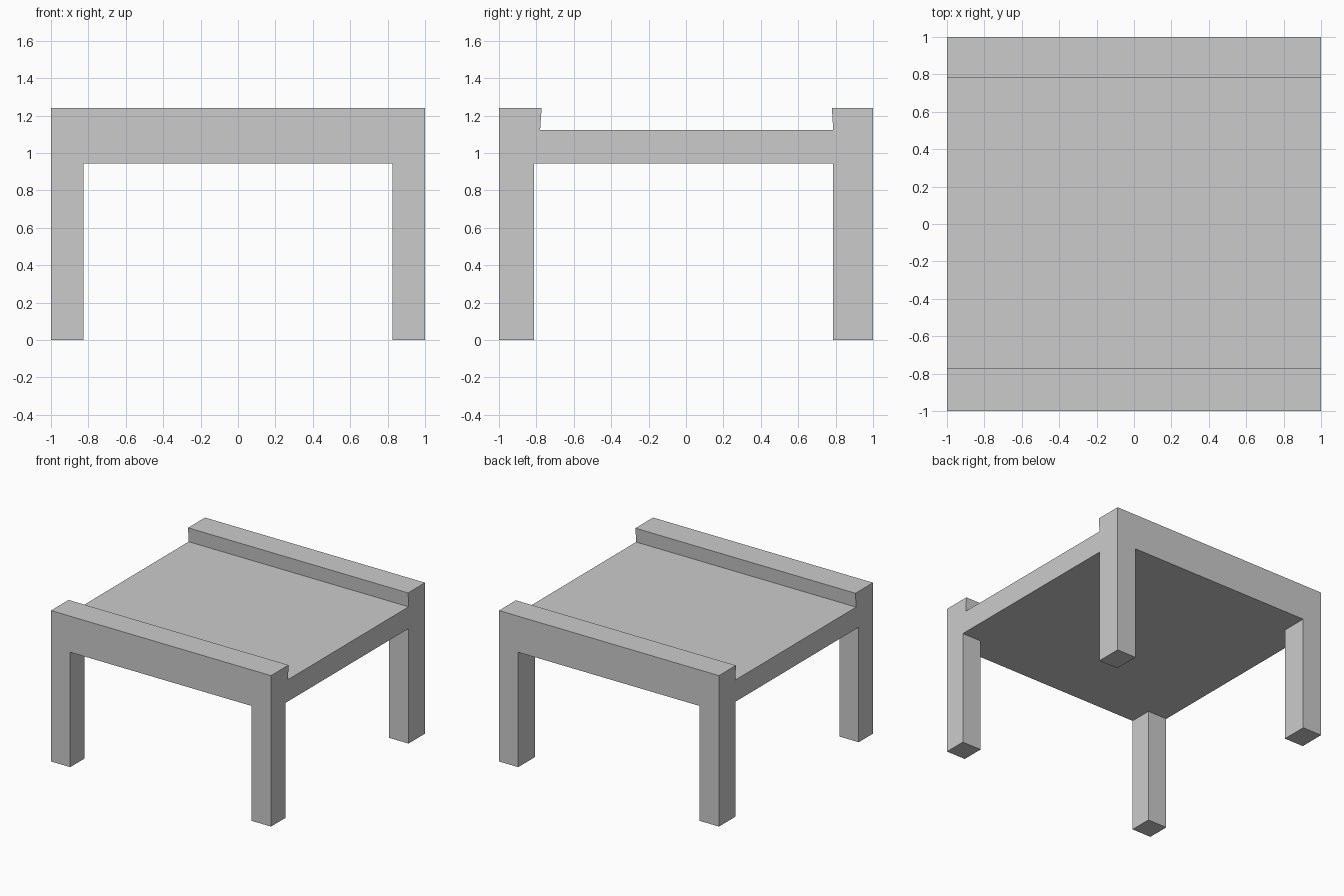
import bpy, bmesh
from mathutils import Vector

if "Cube" in bpy.data.objects:
    bpy.data.objects.remove(bpy.data.objects["Cube"])

LEG_X = 0.825                  # inner side of the legs
LEG_FRONT, LEG_BACK = -0.814, 0.785
UNDER, SEAT, TOP = 0.944, 1.123, 1.24

bm = bmesh.new()

# Seat slab with raised front and back rails: side profile swept along x
profile = [(-1, UNDER), (1, UNDER), (1, TOP), (0.78, TOP), (0.787, SEAT),
           (-0.78, SEAT), (-0.772, TOP), (-1, TOP)]
side = bm.faces.new([bm.verts.new((-1, y, z)) for y, z in profile])
swept = bmesh.ops.extrude_face_region(bm, geom=[side], use_keep_orig=True)["geom"]
bmesh.ops.translate(bm, vec=(2, 0, 0),
                    verts=[g for g in swept if isinstance(g, bmesh.types.BMVert)])

# Cut lines where the legs meet the slab
for co, no in (((-LEG_X, 0, 0), (1, 0, 0)), ((LEG_X, 0, 0), (1, 0, 0)),
               ((0, LEG_FRONT, 0), (0, 1, 0)), ((0, LEG_BACK, 0), (0, 1, 0))):
    bmesh.ops.bisect_plane(bm, geom=bm.verts[:] + bm.edges[:] + bm.faces[:],
                           plane_co=Vector(co), plane_no=Vector(no), dist=1e-5)
bmesh.ops.recalc_face_normals(bm, faces=bm.faces[:])

# Legs: pull the four underside corners down to the floor
corners = []
for f in bm.faces:
    c = f.calc_center_median()
    if (all(abs(v.co.z - UNDER) < 1e-4 for v in f.verts) and abs(c.x) > LEG_X
            and not LEG_FRONT < c.y < LEG_BACK):
        corners.append(f)
for f in bmesh.ops.extrude_discrete_faces(bm, faces=corners)["faces"]:
    for v in f.verts:
        v.co.z = 0

# Merge flat neighbouring faces back together
bmesh.ops.remove_doubles(bm, verts=bm.verts[:], dist=1e-5)
bmesh.ops.dissolve_limit(bm, angle_limit=0.005, verts=bm.verts[:], edges=bm.edges[:])
bmesh.ops.recalc_face_normals(bm, faces=bm.faces[:])

mesh = bpy.data.meshes.new("railed_table")
bm.to_mesh(mesh)
bm.free()
bpy.context.collection.objects.link(bpy.data.objects.new("railed_table", mesh))
